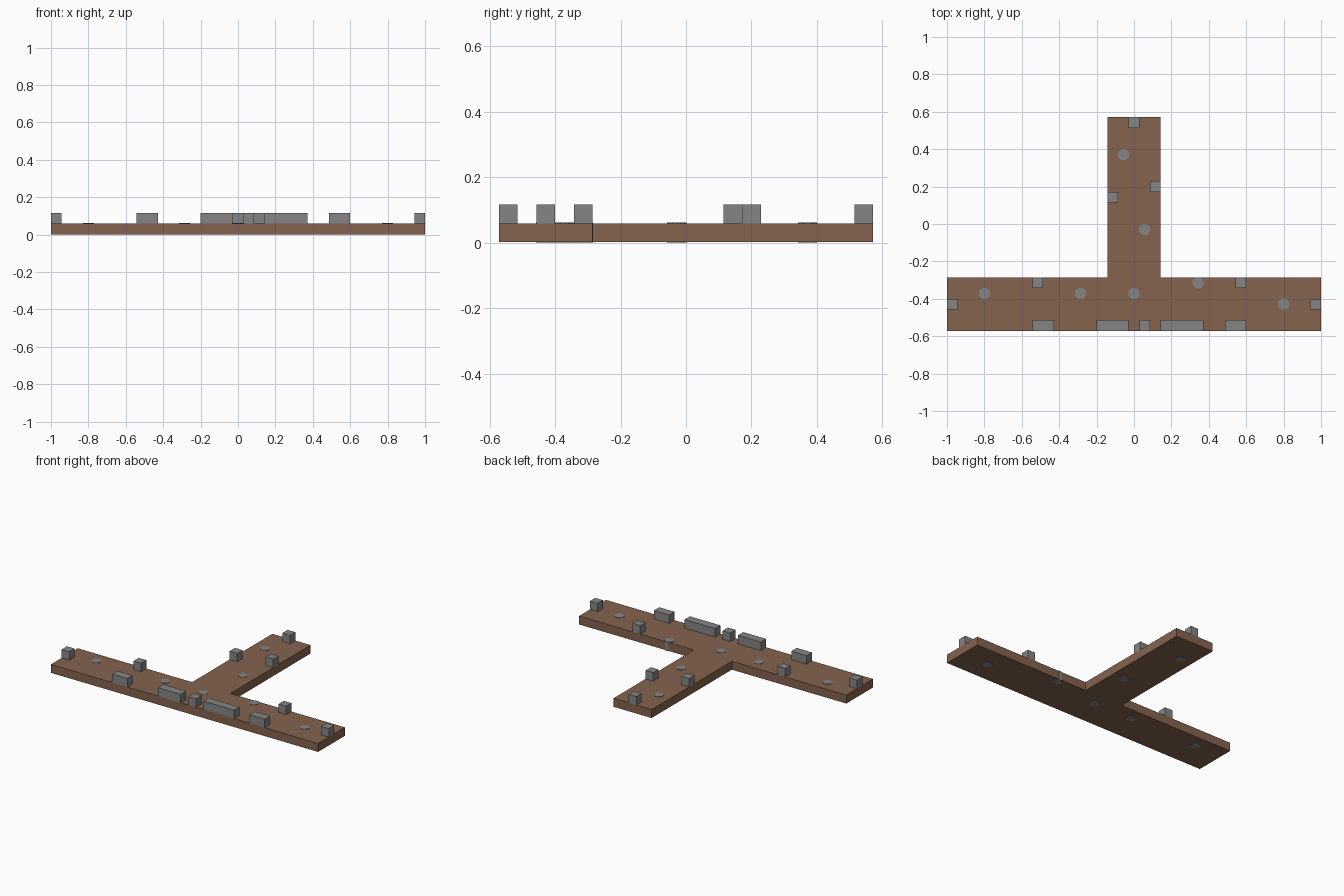
import bpy, bmesh, math

cube = bpy.data.objects.get("Cube")
if cube:
    bpy.data.objects.remove(cube, do_unlink=True)

U = 2 / 35          # one block of the layout grid
LIFT = 0.002        # inlaid stones stand this far proud of the slab


def make_material(name, rgb):
    mat = bpy.data.materials.new(name)
    mat.use_nodes = True
    color = (*rgb, 1)
    mat.diffuse_color = color
    mat.node_tree.nodes["Principled BSDF"].inputs["Base Color"].default_value = color
    return mat


EARTH = make_material("earth brown", (0.235, 0.125, 0.077))
STONE = make_material("stone grey", (0.23, 0.235, 0.23))


def extruded(name, outline, z0, z1, mat):
    """Prism from an outline given in grid units."""
    bm = bmesh.new()
    face = bm.faces.new([bm.verts.new((x * U, y * U, z0)) for x, y in outline])
    out = bmesh.ops.extrude_face_region(bm, geom=[face])
    for v in out["geom"]:
        if isinstance(v, bmesh.types.BMVert):
            v.co.z = z1
    bmesh.ops.recalc_face_normals(bm, faces=bm.faces)
    mesh = bpy.data.meshes.new(name)
    bm.to_mesh(mesh)
    bm.free()
    mesh.materials.append(mat)
    obj = bpy.data.objects.new(name, mesh)
    bpy.context.collection.objects.link(obj)
    return obj


# T-shaped ground slab
half = [(17.5, -10), (17.5, -5), (2.5, -5), (2.5, 10)]
outline = half + [(-x, y) for x, y in reversed(half)]
top = LIFT + U
extruded("ground_slab", outline, LIFT, top, EARTH)


# Low wall blocks along the edges: left x, front y, length
def wall_block(name, x, y, length=1):
    corners = [(x, y), (x + length, y), (x + length, y + 1), (x, y + 1)]
    extruded(name, corners, top, top + U, STONE)


for x, length in [(-9.5, 2), (-3.5, 3), (0.5, 1), (2.5, 4), (8.5, 2)]:
    wall_block("front_wall_block", x, -10, length)
for x in (-9.5, 9.5):
    wall_block("back_wall_block", x, -6)
for x in (-17.5, 16.5):
    wall_block("end_block", x, -8)
for x, y in [(-2.5, 2), (1.5, 3), (-0.5, 9)]:
    wall_block("stem_block", x, y)

# Octagonal stones set through the slab
angles = [math.radians(22.5 + 45 * i) for i in range(8)]
for cx, cy in [(-14, -6.5), (-5, -6.5), (0, -6.5), (6, -5.5), (14, -7.5),
               (1, -0.5), (-1, 6.5)]:
    ring = [(cx + 0.56 * math.cos(a), cy + 0.56 * math.sin(a)) for a in angles]
    extruded("inlaid_stone", ring, 0, top + LIFT, STONE)
